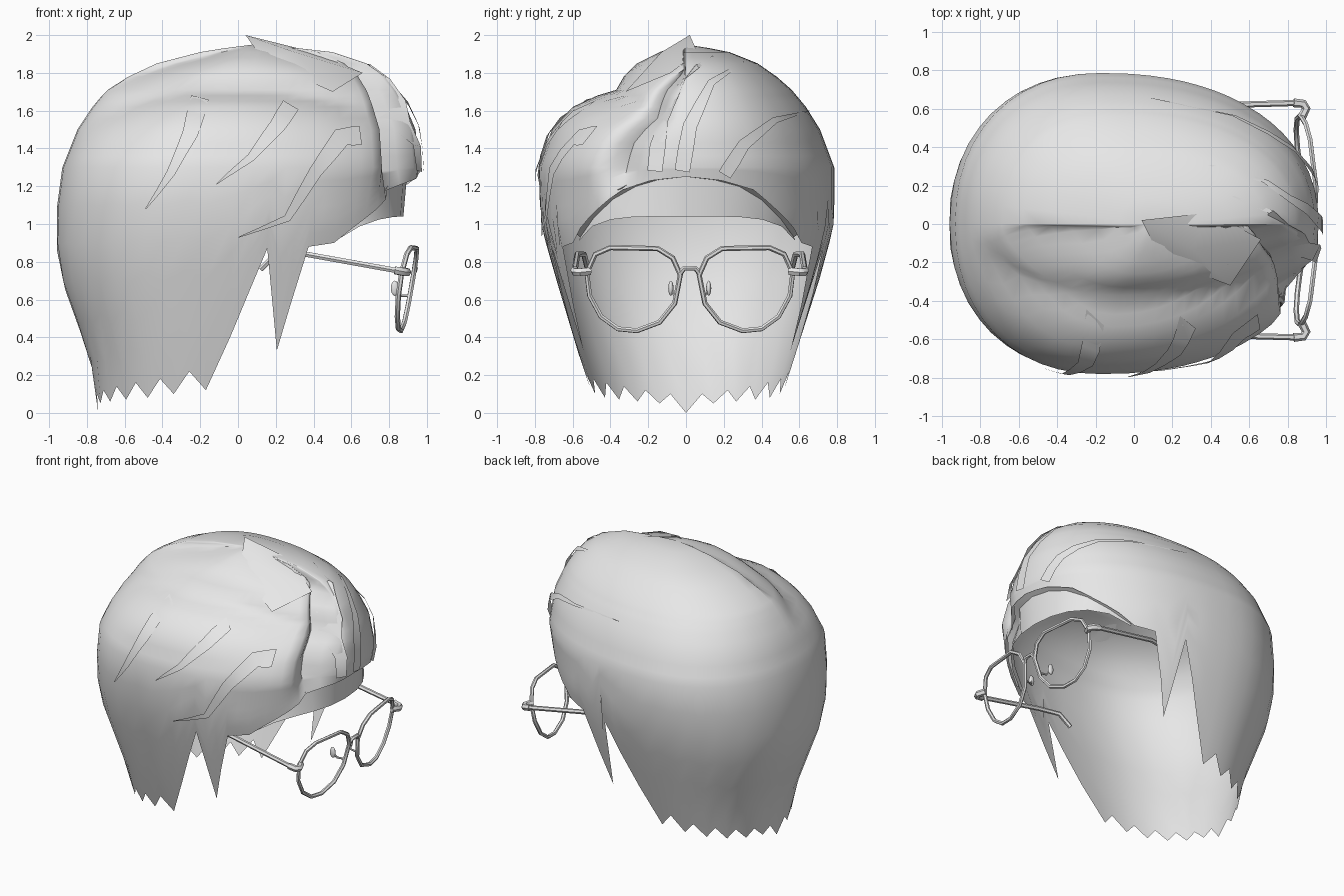
import bpy, bmesh, math
from mathutils import Vector

if "Cube" in bpy.data.objects:
    bpy.data.objects.remove(bpy.data.objects["Cube"])

grey = bpy.data.materials.new("light_grey")
grey.diffuse_color = (0.8, 0.8, 0.8, 1)
grey.use_nodes = True
grey.node_tree.nodes["Principled BSDF"].inputs["Base Color"].default_value = grey.diffuse_color


def lerp_table(table, v):
    """Linear interpolation in rows whose first value is the key."""
    if v <= table[0][0]:
        return table[0][1:]
    for a, b in zip(table, table[1:]):
        if v <= b[0]:
            t = (v - a[0]) / (b[0] - a[0])
            return [p + (q - p) * t for p, q in zip(a[1:], b[1:])]
    return table[-1][1:]


def finish(name, verts, faces, angle=50):
    me = bpy.data.meshes.new(name)
    me.from_pydata([tuple(v) for v in verts], [], faces)
    me.materials.append(grey)
    ob = bpy.data.objects.new(name, me)
    bpy.context.collection.objects.link(ob)
    bpy.ops.object.select_all(action='DESELECT')
    bpy.context.view_layer.objects.active = ob
    ob.select_set(True)
    bpy.ops.object.shade_smooth_by_angle(angle=math.radians(angle))
    return ob


def tube(name, pts, r, cyclic=False):
    cu = bpy.data.curves.new(name, 'CURVE')
    cu.dimensions = '3D'
    cu.bevel_depth, cu.bevel_resolution, cu.use_fill_caps = r, 1, True
    sp = cu.splines.new('POLY')
    sp.points.add(len(pts) - 1)
    for p, c in zip(sp.points, pts):
        p.co = (*c, 1)
    sp.use_cyclic_u = cyclic
    cu.materials.append(grey)
    ob = bpy.data.objects.new(name, cu)
    bpy.context.collection.objects.link(ob)
    bpy.ops.object.select_all(action='DESELECT')
    bpy.context.view_layer.objects.active = ob
    ob.select_set(True)
    bpy.ops.object.convert(target='MESH')
    bpy.ops.object.shade_smooth_by_angle(angle=math.radians(50))


# Hair volume: height, back x, front x, parted-side width, full-side width, centre x
SECTION = [
    (0.00, -.74, .80, .46, .48, -.17), (0.25, -.77, .82, .55, .56, -.17),
    (0.75, -.95, .86, .70, .72, -.17), (1.00, -.97, .90, .77, .785, -.17),
    (1.30, -.93, .96, .78, .785, -.17), (1.50, -.85, .94, .71, .71, -.15),
    (1.62, -.77, .89, .60, .635, -.12), (1.68, -.72, .86, .47, .585, -.10),
    (1.71, -.69, .84, .37, .56, -.08), (1.78, -.58, .78, .33, .48, -.04),
    (1.85, -.43, .68, .26, .38, 0), (1.91, -.20, .50, .14, .23, .05),
    (1.95, .05, .15, .02, .03, .08)]


def surf(deg, z, k=1.0):
    """Point on the hair volume; 0 degrees is the face side."""
    a = math.radians(deg)
    c, s = math.cos(a), math.sin(a)
    xb, xf, yn, yp, cx = lerp_table(SECTION, z)
    if s < 0:  # the parting drops toward the front and back
        yn = lerp_table(SECTION, min(z + 0.18 * c * c * (z > 1.3) * min(1, (z - 1.3) / .2), 1.95))[2]
    e = 2 / 2.2
    x = abs(c) ** e * ((xf - cx) if c > 0 else (xb - cx))
    y = abs(s) ** e * (yp if s > 0 else -yn)
    # groove between the quiff and the side lobe
    k *= 1 - 0.13 * math.exp(-((deg + 24) / 7) ** 2) * min(1, max(0, (z - 1.1) / .2))
    return Vector((cx + x * k, y * k, z))


# Hem height by angle: fringe, sideburn point, jagged nape
HEM = [(0, 1.25), (12, 1.23), (25, 1.18), (35, 1.08), (45, .98), (52, .9), (61, .88),
       (70, .33), (74, .87), (90, .12), (97, .22), (105, .1), (112, .18), (120, .08),
       (127, .16), (135, .07), (142, .14), (150, .06), (157, .12), (165, .05),
       (172, .1), (180, 0)]
half = sorted([h[0] for h in HEM] + [6, 18, 30, 40, 57, 66, 79, 84])
angles = [-a for a in reversed(half) if 0 < a < 180] + half
levels = [1.3, 1.36, 1.43, 1.5, 1.56, 1.62, 1.65, 1.68, 1.71, 1.78, 1.82, 1.85, 1.88, 1.91, 1.93]
verts, faces = [], []
for d in angles:
    h = lerp_table(HEM, abs(d))[0]
    col = [h + (1.3 - h) * i / 6 for i in range(6)] + levels
    verts += [surf(d, z) for z in col]
n, m = len(angles), 6 + len(levels)
top = len(verts)
verts.append((.08, 0, 1.95))
for i in range(n):
    j = (i + 1) % n
    faces += [(i * m + r, j * m + r, j * m + r + 1, i * m + r + 1) for r in range(m - 1)]
    faces.append((i * m + m - 1, j * m + m - 1, top))
finish("hair_shell", verts, faces, 60)

# Hairline band under the fringe
verts, faces = [], []
for i, d in enumerate(range(-50, 51, 10)):
    h = lerp_table(HEM, abs(d))[0]
    low = 1.04 - 0.13 * (abs(d) / 50) ** 4
    verts += [surf(d, h + .03, .99), surf(d, max(h, low + .02), .95), surf(d, low, .97)]
    if i:
        b = 3 * i
        faces += [(b - 3 + r, b - 2 + r, b + 1 + r, b + r) for r in (0, 1)]
finish("hairline_band", verts, faces)


# Flat locks lying on the hair: paths are (across, height), tip first
def lock(name, path, axis, width, lo, hi):
    def on_surface(u, z):
        best = min((lo + (hi - lo) * i / 240 for i in range(241)),
                   key=lambda d: abs(surf(d, z)[axis] - u))
        return surf(best, z, 1.025)
    pts = []
    for a, b in zip(path, path[1:]):
        pts += [(a[0] + (b[0] - a[0]) * t / 2, a[1] + (b[1] - a[1]) * t / 2) for t in range(2)]
    pts.append(path[-1])
    vs, fs = [], []
    for i, p in enumerate(pts):
        q0, q1 = pts[max(i - 1, 0)], pts[min(i + 1, len(pts) - 1)]
        t = Vector((q1[0] - q0[0], q1[1] - q0[1])).normalized()
        w = width / 2 * min(1, .05 + 1.3 * i / (len(pts) - 1))
        for s in (-w, w):
            vs.append(on_surface(p[0] - t.y * s, p[1] + t.x * s))
        if i:
            fs.append((2 * i - 2, 2 * i - 1, 2 * i + 1, 2 * i))
    finish(name, vs, fs)


lock("side_lock_back", [(-.48, 1.08), (-.35, 1.27), (-.25, 1.48), (-.2, 1.67)], 0, .09, -150, -50)
lock("side_lock_middle", [(-.12, 1.21), (.06, 1.35), (.2, 1.52), (.27, 1.63)], 0, .09, -130, -40)
lock("side_lock_front", [(0, .93), (.25, 1.03), (.4, 1.28), (.53, 1.46), (.63, 1.47)], 0, .1, -110, -30)
lock("quiff_lock_left", [(.14, 1.89), (-.02, 1.78), (-.13, 1.55), (-.16, 1.28)], 1, .08, -22, 80)
lock("quiff_lock_middle", [(.3, 1.86), (.13, 1.75), (.02, 1.52), (-.02, 1.28)], 1, .08, -22, 80)
lock("quiff_lock_right", [(.64, 1.6), (.46, 1.55), (.3, 1.42), (.2, 1.26)], 1, .07, 0, 80)

# Pointed tuft at the crown, sweeping forward beside the parting
finish("crown_tuft",
       [(.04, .02, 2.0), (.4, .06, 1.91), (.66, -.08, 1.8), (.5, -.32, 1.7), (.14, -.18, 1.86), (.3, -.13, 1.91)],
       [(0, 5, 1), (1, 5, 2), (2, 5, 3), (3, 5, 4), (4, 5, 0)], 40)

# Spectacles, mirrored about y = 0.02
LENS = [(.05, .73), (.09, .82), (.17, .87), (.42, .875), (.5, .84), (.545, .74), (.53, .62),
        (.47, .51), (.38, .445), (.28, .435), (.16, .48), (.08, .58)]


def rim_x(y, z):
    return .955 - .22 * y * y + (z - .88) * .17


for side, s in (("left", -1), ("right", 1)):
    tube("rim_" + side, [(rim_x(y, z), .02 + s * y, z) for y, z in LENS], .014, True)
    tube("hinge_" + side, [(.87, .02 + s * .53, .75), (.895, .02 + s * .58, .745),
                           (.88, .02 + s * .605, .745), (.83, .02 + s * .61, .755)], .023)
    tube("temple_arm_" + side, [(.86, .02 + s * .61, .75), (.36, .02 + s * .595, .84),
                                (.2, .02 + s * .56, .84), (.12, .02 + s * .54, .76)], .016)
    tube("pad_wire_" + side, [(.9, .02 + s * .07, .62), (.85, .02 + s * .08, .62),
                              (.83, .02 + s * .1, .66)], .007)
    bpy.ops.mesh.primitive_uv_sphere_add(segments=10, ring_count=6, radius=1,
                                         location=(.83, .02 + s * .1, .66))
    pad = bpy.context.object
    pad.name = "nose_pad_" + side
    pad.scale = (.022, .014, .04)
    pad.data.materials.append(grey)
    bpy.ops.object.shade_smooth()
tube("bridge", [(rim_x(.05, .74), -.03, .74), (.94, -.01, .765), (.94, .05, .765),
                (rim_x(.05, .74), .07, .74)], .014)
